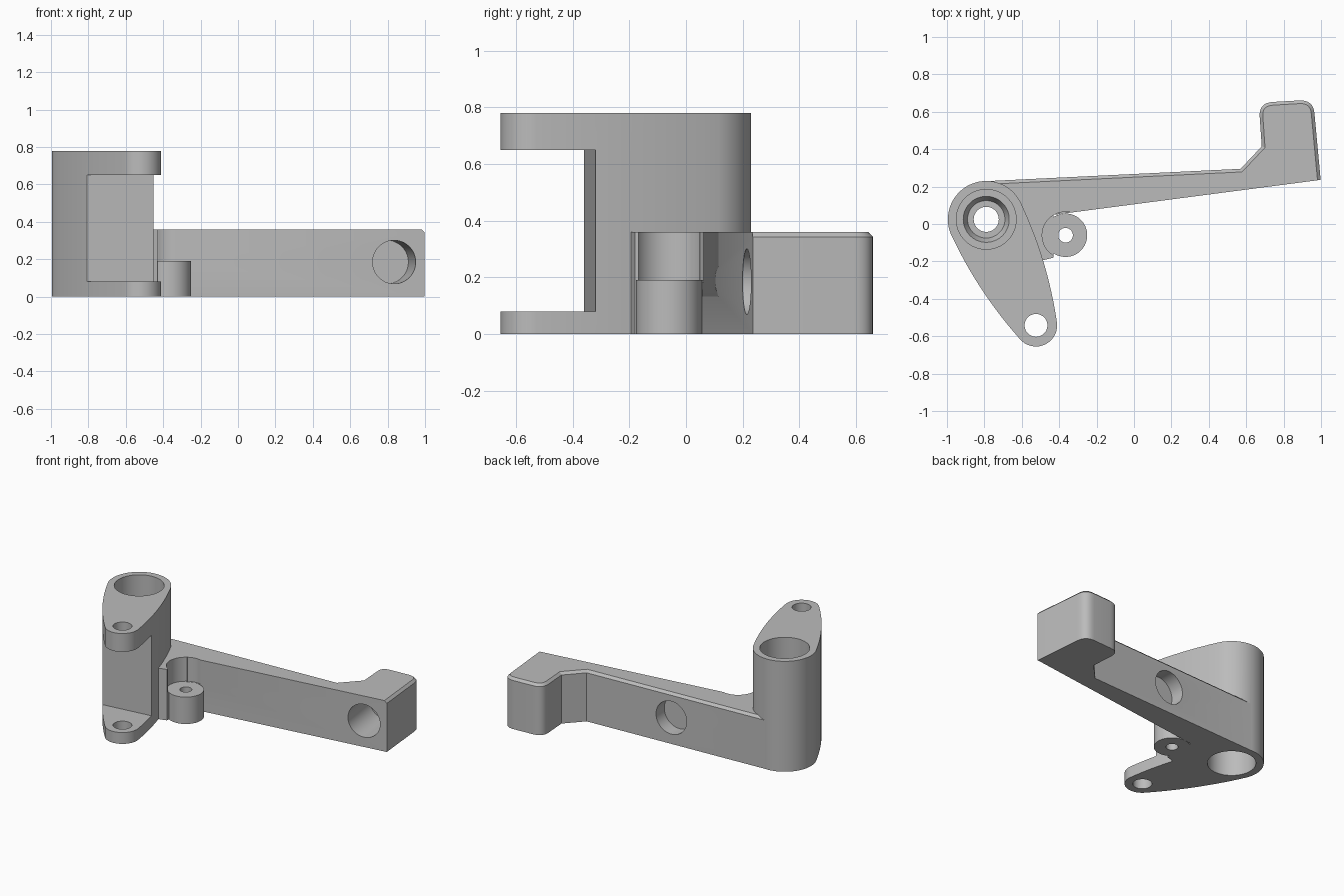
import bpy, bmesh, math
from mathutils import Vector, Matrix

if "Cube" in bpy.data.objects:
    bpy.data.objects.remove(bpy.data.objects["Cube"])

grey = bpy.data.materials.new("plain grey")
grey.use_nodes = True
grey.diffuse_color = (0.5, 0.5, 0.5, 1)
grey.node_tree.nodes["Principled BSDF"].inputs["Base Color"].default_value = grey.diffuse_color

HUB, LUG, BOSS = Vector((-0.79, 0.025)), Vector((-0.524, -0.542)), Vector((-0.366, -0.06))


def finish(name, bm):
    bmesh.ops.recalc_face_normals(bm, faces=bm.faces)
    mesh = bpy.data.meshes.new(name)
    bm.to_mesh(mesh)
    bm.free()
    mesh.materials.append(grey)
    obj = bpy.data.objects.new(name, mesh)
    bpy.context.collection.objects.link(obj)
    return obj


def prism(name, outline, z0, z1, chamfer=None):
    """Extrude an outline; chamfer the top edges along its first points."""
    bm = bmesh.new()
    low = [bm.verts.new((p[0], p[1], z0)) for p in outline]
    top = [bm.verts.new((p[0], p[1], z1)) for p in outline]
    bm.faces.new(low)
    bm.faces.new(top)
    n = len(outline)
    for i in range(n):
        j = (i + 1) % n
        bm.faces.new((low[i], low[j], top[j], top[i]))
    if chamfer:
        bmesh.ops.recalc_face_normals(bm, faces=bm.faces)
        count, size = chamfer
        edges = [bm.edges.get((top[i], top[i + 1])) for i in range(count - 1)]
        bmesh.ops.bevel(bm, geom=edges, offset=size, segments=1, affect='EDGES')
    return finish(name, bm)


def lathe(name, profile, origin, axis=(0, 0, 1), sides=64):
    """Closed turned solid from (radius, distance) pairs along an axis."""
    bm = bmesh.new()
    rings = []
    for r, h in profile:
        rings.append([bm.verts.new((r * math.cos(a), r * math.sin(a), h))
                      for a in (math.tau * i / sides for i in range(sides))])
    for a, b in zip(rings, rings[1:]):
        for i in range(sides):
            j = (i + 1) % sides
            bm.faces.new((a[i], a[j], b[j], b[i]))
    bm.faces.new(rings[0])
    bm.faces.new(rings[-1])
    turn = Vector((0, 0, 1)).rotation_difference(Vector(axis)).to_matrix().to_4x4()
    bmesh.ops.transform(bm, matrix=Matrix.Translation(origin) @ turn, verts=bm.verts)
    return finish(name, bm)


def combine(target, tool, operation):
    mod = target.modifiers.new(operation.lower(), 'BOOLEAN')
    mod.object, mod.operation, mod.solver = tool, operation, 'EXACT'
    bpy.context.view_layer.objects.active = target
    bpy.ops.object.modifier_apply(modifier=mod.name)
    bpy.data.objects.remove(tool)


def arc(centre, r, start, end, n):
    return [centre + r * Vector((math.cos(a), math.sin(a)))
            for a in (math.radians(start + (end - start) * i / n) for i in range(n + 1))]


def bulge(a, b, height, n=12):
    """Inner points of a shallow curve bowed to the right of a-b."""
    d = b - a
    side = Vector((d.y, -d.x)).normalized()
    return [a + d * t + side * height * 4 * t * (1 - t) for t in (i / n for i in range(1, n))]


def fillet(before, corner, after, r, n=8):
    """Rounded corner as a quadratic blend."""
    c = Vector(corner)
    a = c + (Vector(before) - c).normalized() * r
    b = c + (Vector(after) - c).normalized() * r
    return [a * (1 - t) ** 2 + c * 2 * t * (1 - t) + b * t * t for t in (i / n for i in range(n + 1))]


# Tall pivot body with a forked end
hub_arc = arc(HUB, 0.205, 26, 202, 40)
lug_arc = arc(LUG, 0.113, 221, 368, 28)
outline = (hub_arc + bulge(hub_arc[-1], lug_arc[0], 0.025)
           + lug_arc + bulge(lug_arc[-1], hub_arc[0], 0.025))
body = prism("lever_body", outline, 0, 0.78)
slot = prism("fork_slot", [(-1.1, -0.395), (-0.2, -0.29), (-0.2, -0.9), (-1.1, -0.9)], 0.08, 0.65)
combine(body, slot, 'DIFFERENCE')

# Arm with a rounded pad, chamfered along its rear and end edges
inner, left, right, tip = (0.683, 0.415), (0.667, 0.648), (0.958, 0.665), (0.998, 0.236)
rear = ([(-0.78, 0.2295), (0.57, 0.295), inner] + fillet(inner, left, right, 0.075)
        + fillet(left, right, tip, 0.075) + [tip])
front = [(-0.43, 0.049), (-0.43, -0.18), (-0.49, -0.195), (-0.6, -0.195), (-0.78, 0.0)]
arm = prism("arm", rear + front, 0, 0.36, chamfer=(len(rear), 0.017))
pocket = lathe("boss_pocket", [(0.125, 0.19), (0.125, 0.5)], (BOSS.x, BOSS.y, 0))
combine(arm, pocket, 'DIFFERENCE')
boss = lathe("boss", [(0.116, 0), (0.116, 0.19)], (BOSS.x, BOSS.y, 0))
combine(arm, boss, 'UNION')
combine(body, arm, 'UNION')

# Stepped pivot bore and pin holes
bore = [(0.155, -0.1), (0.155, 0.28), (0.067, 0.28), (0.067, 0.45),
        (0.1, 0.45), (0.123, 0.5), (0.16, 0.5), (0.16, 0.9)]
combine(body, lathe("pivot_bore", bore, (HUB.x, HUB.y, 0)), 'DIFFERENCE')
for name, centre, r in (("fork_pin_hole", LUG, 0.061), ("boss_hole", BOSS, 0.039)):
    combine(body, lathe(name, [(r, -0.1), (r, 0.9)], (centre.x, centre.y, 0)), 'DIFFERENCE')

# Blind holes in the front and rear of the arm
for name, place, axis, depth in (("front_hole", (0.835, 0.215, 0.185), (-0.13, 0.99, 0), 0.3),
                                 ("rear_hole", (-0.07, 0.265, 0.185), (0.046, -1, 0), 0.1)):
    combine(body, lathe(name, [(0.116, -0.08), (0.116, depth)], place, axis), 'DIFFERENCE')

bpy.ops.object.select_all(action='DESELECT')
body.select_set(True)
bpy.context.view_layer.objects.active = body
bpy.ops.object.shade_smooth_by_angle(angle=math.radians(25))
